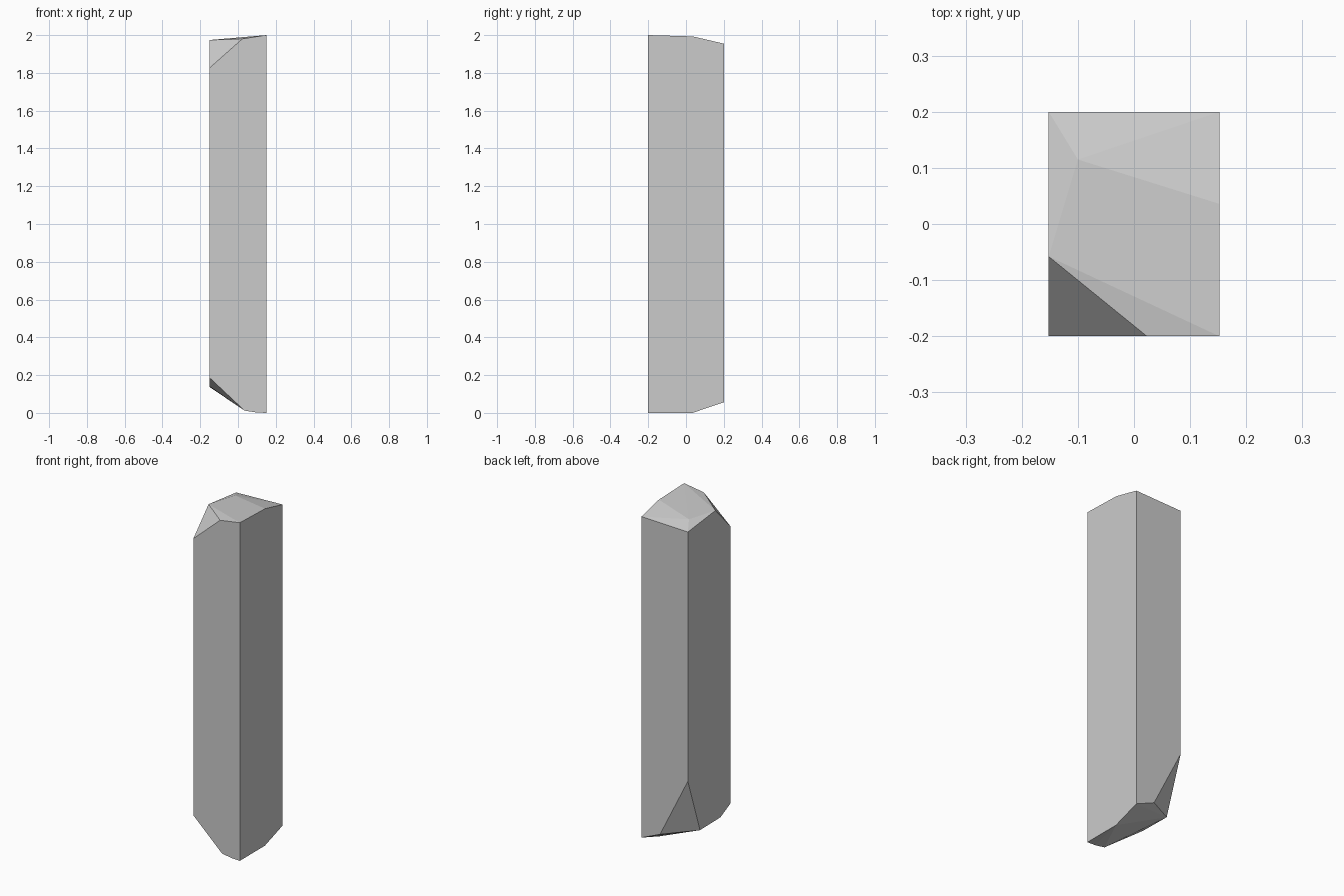
import bpy, bmesh, math

if "Cube" in bpy.data.objects:
    bpy.data.objects.remove(bpy.data.objects["Cube"])

W, D = 0.152, 0.2  # half width and half depth of the square-cut post

# chipped top rim, walked around the four sides, plus one inner ridge point
top = [(-W, -D, 1.825), (0.023, -D, 1.98), (W, -D, 2.0),
       (W, 0.036, 1.993), (W, D, 1.955), (-W, D, 1.945),
       (-W, -0.058, 1.974), (-0.1, 0.115, 1.974)]

# chipped bottom rim, with the deep chip at the back left corner
bottom = [(-W, -D, 0.188), (0.035, -D, 0.012), (0.1, -D, 0.002), (W, -D, 0.0),
          (W, 0.034, 0.0), (W, D, 0.056), (0.03, D, 0.108),
          (-W, D, 0.47), (-W, 0.086, 0.138), (-W, -0.105, 0.141)]

# faceted post: flat faces wrapped around both rims
bm = bmesh.new()
for p in top + bottom:
    bm.verts.new(p)
bmesh.ops.convex_hull(bm, input=bm.verts[:])
bmesh.ops.dissolve_limit(bm, angle_limit=math.radians(0.5),
                         verts=bm.verts[:], edges=bm.edges[:])
bmesh.ops.recalc_face_normals(bm, faces=bm.faces[:])

mesh = bpy.data.meshes.new("chipped_post")
bm.to_mesh(mesh)
bm.free()
post = bpy.data.objects.new("chipped_post", mesh)
bpy.context.collection.objects.link(post)
